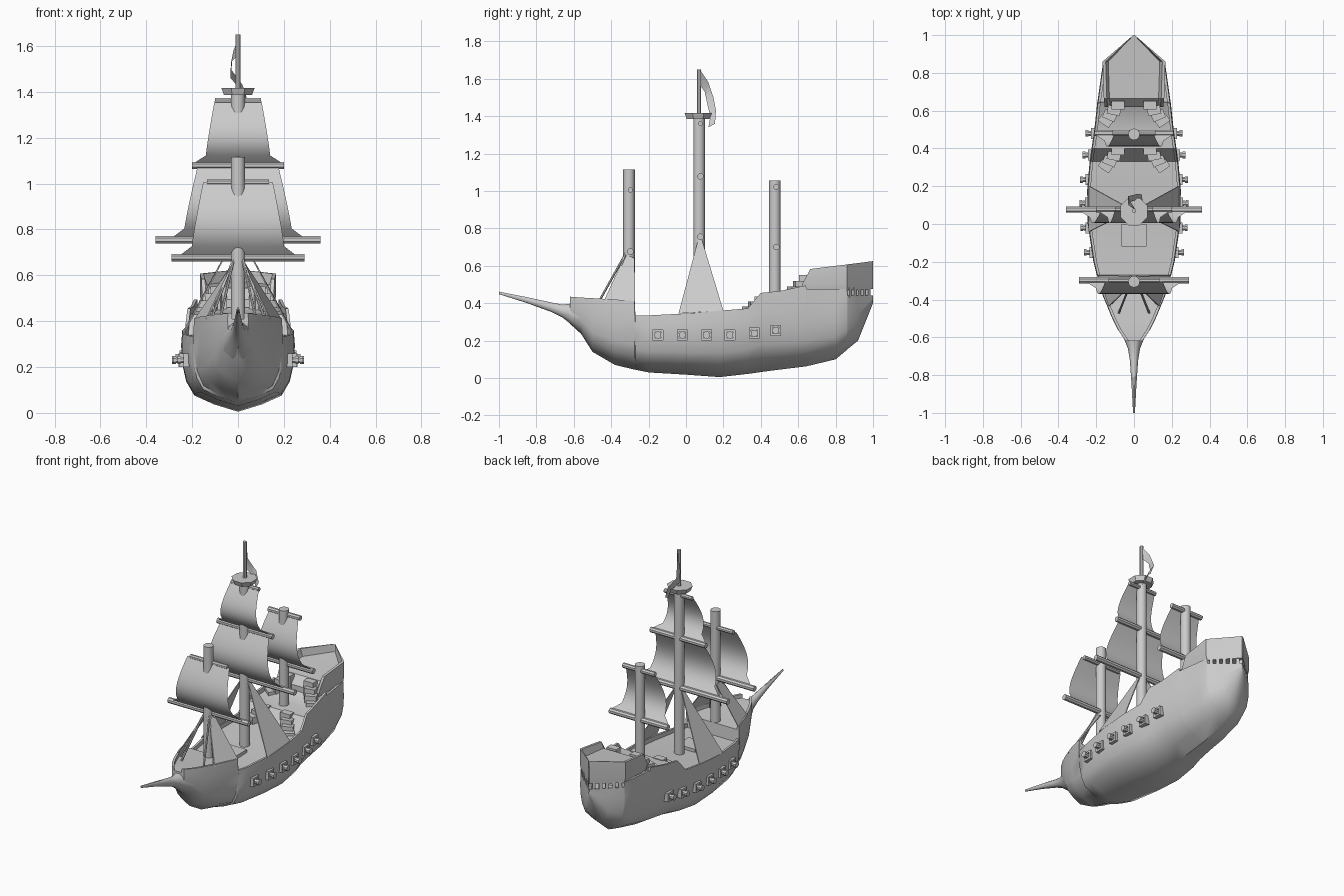
import bpy, bmesh, math
from mathutils import Vector

if "Cube" in bpy.data.objects:
    bpy.data.objects.remove(bpy.data.objects["Cube"])


def mesh_obj(name, verts, faces, smooth=40):
    me = bpy.data.meshes.new(name)
    me.from_pydata(verts, [], faces)
    bm = bmesh.new()
    bm.from_mesh(me)
    bmesh.ops.remove_doubles(bm, verts=bm.verts, dist=0.0002)
    bmesh.ops.recalc_face_normals(bm, faces=bm.faces)
    bm.to_mesh(me)
    bm.free()
    ob = bpy.data.objects.new(name, me)
    bpy.context.collection.objects.link(ob)
    if smooth:
        bpy.ops.object.select_all(action='DESELECT')
        ob.select_set(True)
        bpy.context.view_layer.objects.active = ob
        bpy.ops.object.shade_smooth_by_angle(angle=math.radians(smooth))
    return ob


def loft(name, rings, closed=True, caps=True, smooth=40):
    n = len(rings[0])
    verts = [v for r in rings for v in r]
    faces = []
    for i in range(len(rings) - 1):
        for j in range(n if closed else n - 1):
            k = (j + 1) % n
            faces.append((i*n + j, i*n + k, (i+1)*n + k, (i+1)*n + j))
    if caps:
        faces += [tuple(range(n)), tuple(range(len(verts) - n, len(verts)))]
    return mesh_obj(name, verts, faces, smooth)


def mirrored_ring(y, half):
    # half section runs from bottom centre to top centre
    return [(x, y, z) for x, z in half] + [(-x, y, z) for x, z in half[-2:0:-1]]


def rod(name, a, b, r0, r1=None, n=10):
    a, b = Vector(a), Vector(b)
    d = (b - a).normalized()
    u = d.orthogonal().normalized()
    v = d.cross(u)
    ang = [2*math.pi*(i + .5)/n for i in range(n)]
    return loft(name, [[tuple(c + r*(math.cos(t)*u + math.sin(t)*v)) for t in ang]
                       for c, r in ((a, r0), (b, r0 if r1 is None else r1))])


def box(name, lo, hi, rot=0):
    bpy.ops.mesh.primitive_cube_add(size=1, location=[(p + q)/2 for p, q in zip(lo, hi)],
                                    rotation=(0, 0, rot))
    ob = bpy.context.object
    ob.name = name
    ob.scale = [q - p for p, q in zip(lo, hi)]
    return ob


# hull: y, half width, keel z, rim z, deck z
ST = [(-.62, .045, .29, .435, .41), (-.56, .085, .235, .43, .41), (-.5, .115, .14, .427, .405),
      (-.38, .165, .07, .42, .395), (-.275, .195, .045, .412, .39), (-.27, .197, .044, .335, .31),
      (-.2, .215, .03, .335, .31), (0, .245, .018, .345, .315), (.18, .248, .005, .36, .33),
      (.33, .235, .022, .372, .34), (.40, .225, .032, .455, .43), (.5, .21, .045, .465, .435),
      (.64, .195, .062, .495, .46), (.645, .194, .063, .475, .465), (.8, .172, .10, .475, .465),
      (.86, .163, .15, .475, .465), (.865, .16, .155, .44, .43), (.92, .094, .2, .44, .43),
      (1.0, .004, .40, .44, .43)]


def hull_half(w, zk, zt, zd):
    h = min(zt, .43) - zk
    inner = max(w - .018, .3*w)
    return [(0, zk), (.42*w, zk + .09*h), (.77*w, zk + .2*h), (.91*w, zk + .37*h),
            (.985*w, zk + .6*h), (w, zk + .82*h), (.98*w, zt), (inner, zt), (inner, zd), (0, zd)]


loft("hull", [mirrored_ring(y, hull_half(*s)) for y, *s in ST])


def hull_width(y):
    for a, b in zip(ST, ST[1:]):
        if a[0] <= y <= b[0]:
            return a[1] + (b[1] - a[1])*(y - a[0])/(b[0] - a[0])


# bowsprit: y, half width, bottom z, top z
BOW = [(-1, .005, .448, .462), (-.85, .013, .4, .433), (-.72, .022, .352, .405),
       (-.66, .032, .322, .394), (-.61, .052, .28, .402), (-.54, .09, .22, .408)]
loft("bowsprit", [[(w*math.cos(t), y, (a + b)/2 + (b - a)/2*math.sin(t))
                   for t in [k*math.pi/5 for k in range(10)]] for y, w, a, b in BOW])

# stern castle with recessed deck: y, half width, bottom z, rim z, deck z
CASTLE = [(.62, .155, .46, .50, .495), (.665, .16, .462, .583, .545), (.86, .166, .468, .607, .56),
          (1.0, .004, .476, .625, .575)]
loft("stern_castle", [mirrored_ring(y, [(0, b), (.94*w, b), (w, b + .04), (w, t),
                                        (max(w - .016, w*.4), t), (max(w - .03, w*.3), d), (0, d)])
                      for y, w, b, t, d in CASTLE], smooth=30)

# blocks in the gap under the castle
for s in (-1, 1):
    for i in range(5):
        t = (i + .5)/5
        x, y = s*.15*(1 - t), .86 + .125*t
        box("stern_dentil", (x - .01, y - .009, .43), (x + .01, y + .009, .485), -s*.7)

# curved stairs to the two aft decks, and waist hatch
for s in (-1, 1):
    for y0, z0, top in ((.30, .33, .435), (.54, .43, .55)):
        for i in range(4):
            x, y = s*(.15 - .022*i), y0 + .027*i
            box("stair", (x - .035, y - .016, z0), (x + .035, y + .03, z0 + (top - z0)*(i + 1)/4),
                s*(.6 - .2*i))
box("hatch", (-.065, -.12, .3), (.065, -.0, .335))


def sail(name, y, z0, z1, w0, w1, bulge):
    # curved only along its height, flared at the foot
    rows = []
    for i in range(11):
        t = i/10
        w = w0 + (w1 - w0)*t**1.2
        if i == 0:
            w += .05
        rows.append([(w*k/3, y - bulge*math.sin(math.pi*t**.75), z0 + (z1 - z0)*(t if i else -.03))
                     for k in range(-3, 4)])
    loft(name, rows, closed=False, caps=False, smooth=60)


# masts: y, base, top, yards (z, half length, radius), sails
MASTS = [("fore", -.305, .35, 1.115, [(.677, .29, .018), (1.005, .135, .014)], [(.205, .152)]),
         ("main", .07, .30, 1.39, [(.755, .36, .018), (1.078, .20, .017), (1.36, .10, .013)],
          [(.238, .175), (.143, .102)]),
         ("mizzen", .475, .42, 1.055, [(.70, .21, .018), (1.022, .115, .016)], [(.16, .105)])]
for nm, y, b, t, yards, sails in MASTS:
    rod(nm + "_mast", (0, y, b), (0, y, t), .031, n=12)
    for z, L, r in yards:
        rod(nm + "_yard", (-L, y + .007, z), (L, y + .007, z), r, n=8)
    for i, (w0, w1) in enumerate(sails):
        sail(nm + "_sail", y, yards[i][0] + .018, yards[i + 1][0], w0, w1, .065)

# crow's nest, pole and flag
rod("lookout_platform", (0, .065, 1.385), (0, .065, 1.416), .066, .078, n=8)
rod("flag_pole", (0, .07, 1.39), (0, .07, 1.65), .012, n=8)
loft("flag", [[(.005, .08, 1.64), (0, .08, 1.56)], [(-.02, .12, 1.58), (-.03, .10, 1.53)],
              [(-.032, .147, 1.5), (-.033, .115, 1.46)], [(.02, .16, 1.43), (.02, .13, 1.40)],
              [(.042, .155, 1.36), (.045, .12, 1.34)]], closed=False, caps=False, smooth=60)

# shrouds and stays
for s in (-1, 1):
    for nm, base, apex in (
            ("main_shroud", [(.24, -.04, .345), (.238, .2, .36)], [(.03, .085, .74), (.03, .065, .74)]),
            ("fore_shroud", [(.14, -.44, .41), (.19, -.272, .41)],
             [(.03, -.275, .64), (.03, -.31, .655), (.03, -.335, .64)])):
        outer = [(s*x, y, z) for x, y, z in base + apex]
        inner = [(s*(x - .006), y, z) for x, y, z in base + apex]
        loft(nm, [outer, inner], smooth=0)
    for x, y in ((.08, -.47), (.12, -.42)):
        rod("fore_stay", (s*.02, -.32, .67), (s*x, y, .40), .006, n=6)

# cannons in framed ports
for s in (-1, 1):
    for y, z in ((-.15, .23), (-.02, .23), (.11, .23), (.235, .23), (.365, .24), (.48, .255)):
        w = hull_width(y)*.965
        for dy, dz, hy, hz in ((0, .023, .028, .006), (0, -.023, .028, .006),
                               (.023, 0, .006, .028), (-.023, 0, .006, .028)):
            xs = sorted((s*(w - .03), s*(w + .022)))
            box("port_frame", (xs[0], y + dy - hy, z + dz - hz), (xs[1], y + dy + hy, z + dz + hz))
        rod("cannon", (s*(w - .03), y, z), (s*(w + .038), y, z), .017, .014, n=8)
        rod("cannon_muzzle", (s*(w + .036), y, z), (s*(w + .05), y, z), .019, n=8)
